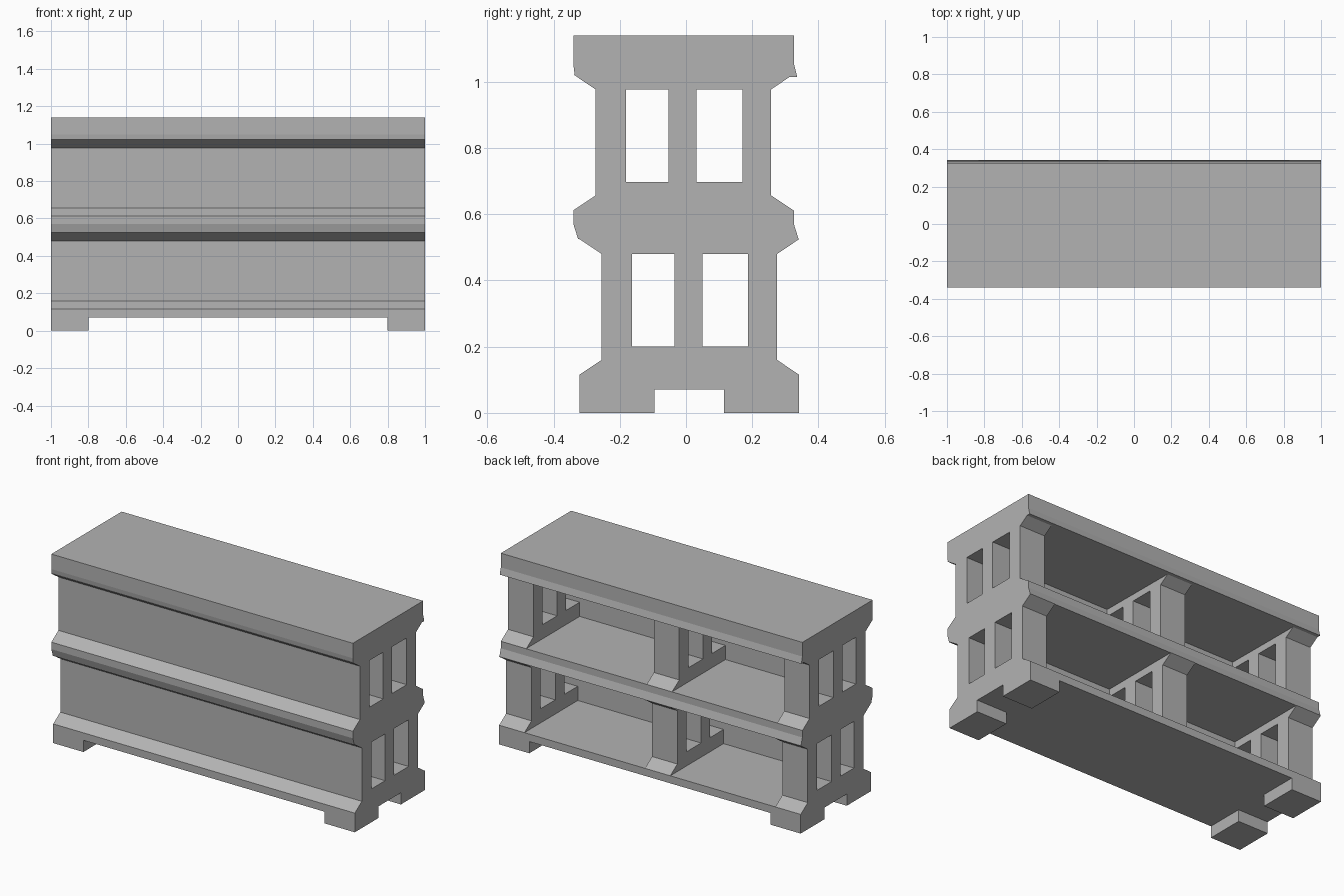
import bpy, bmesh

if "Cube" in bpy.data.objects:
    bpy.data.objects.remove(bpy.data.objects["Cube"])

grey = bpy.data.materials.new("dark_grey")
grey.diffuse_color = (0.45, 0.45, 0.45, 1)
grey.use_nodes = True
grey.node_tree.nodes["Principled BSDF"].inputs["Base Color"].default_value = grey.diffuse_color


def prism(name, profile, x0, x1):
    """Extrude a closed (y, z) profile along x."""
    bm = bmesh.new()
    face = bm.faces.new([bm.verts.new((x0, y, z)) for y, z in profile])
    ext = bmesh.ops.extrude_face_region(bm, geom=[face])
    moved = [v for v in ext["geom"] if isinstance(v, bmesh.types.BMVert)]
    bmesh.ops.translate(bm, verts=moved, vec=(x1 - x0, 0, 0))
    # the extrude may keep or drop the start face: close whichever is open
    bmesh.ops.holes_fill(bm, edges=[e for e in bm.edges if e.is_boundary])
    bmesh.ops.recalc_face_normals(bm, faces=bm.faces[:])
    mesh = bpy.data.meshes.new(name)
    bm.to_mesh(mesh)
    bm.free()
    mesh.materials.append(grey)
    ob = bpy.data.objects.new(name, mesh)
    bpy.context.collection.objects.link(ob)
    return ob


def rect(y0, y1, z0, z1):
    return [(y0, z0), (y1, z0), (y1, z1), (y0, z1)]


# x ranges of the three window frames (the middle one sits off centre)
FRAMES = {"left": (-1, -0.832), "middle": (-0.135, 0.033), "right": (0.832, 1)}


def tier(name, dy, dz):
    floor, ceil, sill, lintel = 0.115 + dz, 0.525 + dz, 0.20 + dz, 0.48 + dz
    waist = 0.16 + dz
    inner, m0, m1, w = (v + dy for v in (-0.163, -0.035, 0.05, 0.188))
    front, back = -0.255 + dy, 0.275 + dy
    out_f, out_b = -0.322 + dy, 0.342 + dy

    # solid front wall, flared at top and bottom
    prism(name + "_front_wall", [
        (inner, floor), (out_f, floor), (front, waist), (front, lintel),
        (out_f, ceil), (inner, ceil)], -1, 1)

    for side, (x0, x1) in FRAMES.items():
        # flared back post
        prism(f"{name}_{side}_back_post", [
            (w, floor), (out_b, floor), (back, waist), (back, lintel),
            (out_b, ceil), (w, ceil)], x0, x1)
        # sill, centre post and lintel around the two windows
        prism(f"{name}_{side}_window_frame", [
            (inner, floor), (w, floor), (w, sill), (m1, sill), (m1, lintel),
            (w, lintel), (w, ceil), (inner, ceil), (inner, lintel),
            (m0, lintel), (m0, sill), (inner, sill)], x0, x1)


tier("lower", 0, 0)
tier("upper", -0.018, 0.497)

# base slab, middle shelf and top slab
prism("base_slab", rect(-0.322, 0.342, 0.07, 0.115), -1, 1)
prism("middle_shelf", [
    (-0.326, 0.525), (0.34, 0.525), (0.326, 0.57), (0.326, 0.612),
    (-0.34, 0.612), (-0.34, 0.57)], -1, 1)
prism("top_slab", [
    (-0.336, 1.02), (0.336, 1.015), (0.326, 1.055), (0.326, 1.14),
    (-0.34, 1.14), (-0.34, 1.05)], -1, 1)

# four square feet
for xn, x0, x1 in (("left", -1, -0.8), ("right", 0.8, 1)):
    for yn, y0, y1 in (("front", -0.322, -0.095), ("back", 0.115, 0.342)):
        prism(f"{yn}_{xn}_foot", rect(y0, y1, 0, 0.07), x0, x1)
